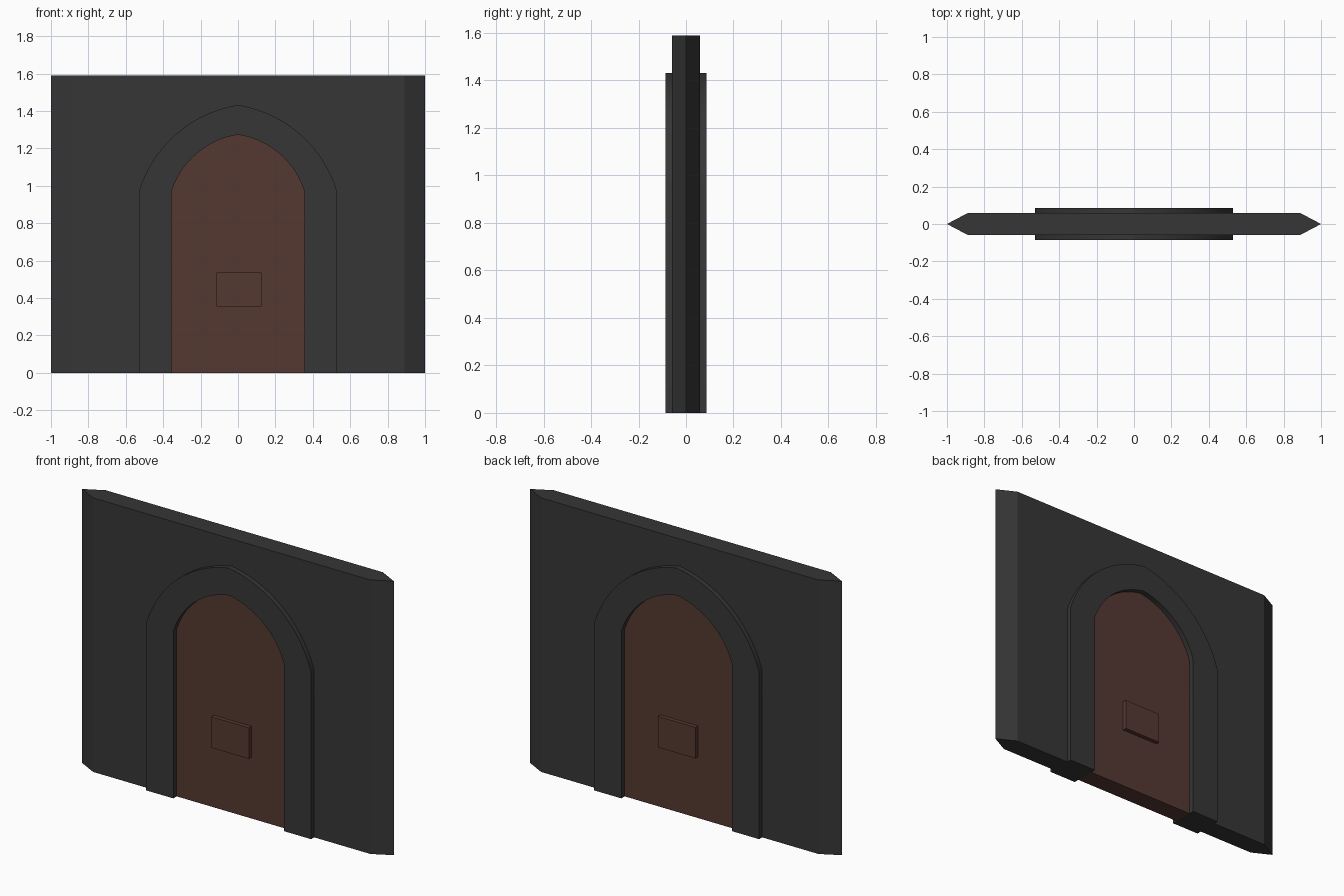
import bpy, bmesh, math

if "Cube" in bpy.data.objects:
    bpy.data.objects.remove(bpy.data.objects["Cube"])

def material(name, rgb):
    m = bpy.data.materials.new(name)
    m.diffuse_color = (*rgb, 1)
    m.use_nodes = True
    m.node_tree.nodes["Principled BSDF"].inputs["Base Color"].default_value = m.diffuse_color
    return m

STONE = material("dark stone", (0.037, 0.037, 0.037))
WOOD = material("brown wood", (0.092, 0.040, 0.031))
SPRING = 0.97   # height where the arch starts

def arch(w, apex, n=14, h=math.radians(32)):
    """Pointed arch outline from bottom left, over the apex, to bottom right (x, z)."""
    rise = apex - SPRING
    r = math.hypot(w, rise) / (2 * math.sin(h))
    a = math.atan2(rise, w) - h               # slope at the apex
    cx, cz = -r * math.sin(a), apex - r * math.cos(a)
    half = []
    for i in range(n + 1):
        t = a + 2 * h * i / n
        half.append((cx + r * math.sin(t), cz + r * math.cos(t)))
    right = half + [(w, 0)]
    left = [(-x, z) for x, z in reversed(right[1:])]
    return left + right

def prism(name, profile, y0, y1, mat, smooth=False, finish=None):
    """Extrude an x-z profile from y0 to y1."""
    bm = bmesh.new()
    face = bm.faces.new([bm.verts.new((x, y0, z)) for x, z in profile])
    out = bmesh.ops.extrude_face_region(bm, geom=[face], use_keep_orig=True)
    verts = [v for v in out["geom"] if isinstance(v, bmesh.types.BMVert)]
    bmesh.ops.translate(bm, verts=verts, vec=(0, y1 - y0, 0))
    if finish:
        finish(bm)
    bmesh.ops.recalc_face_normals(bm, faces=bm.faces)
    me = bpy.data.meshes.new(name)
    bm.to_mesh(me)
    bm.free()
    me.materials.append(mat)
    ob = bpy.data.objects.new(name, me)
    bpy.context.collection.objects.link(ob)
    if smooth:
        bpy.ops.object.select_all(action='DESELECT')
        ob.select_set(True)
        bpy.context.view_layer.objects.active = ob
        bpy.ops.object.shade_smooth_by_angle(angle=math.radians(20))
    return ob

def pointed_ends(bm):
    """Replace the two flat wall ends with wedges meeting at y = 0."""
    ends = [f for f in bm.faces if all(abs(abs(v.co.x) - 0.89) < 1e-4 for v in f.verts)
            and abs(sum(v.co.x for v in f.verts)) > 3]
    for f in ends:
        s = 1 if f.verts[0].co.x > 0 else -1
        tip = {z: bm.verts.new((s, 0, z)) for z in (0, 1)}
        tip[1].co.z = TOP
        for e in f.edges:
            a, b = e.verts
            ta, tb = (tip[int(v.co.z > 0.5)] for v in (a, b))
            bm.faces.new([a, b, tb, ta] if ta != tb else [a, b, tb])
    bmesh.ops.delete(bm, geom=ends, context='FACES_ONLY')

TOP = 1.59
outer, inner = arch(0.53, 1.432), arch(0.355, 1.273)

# wall around the arch, with wedge ends
wall_profile = [(-0.89, TOP), (-0.89, 0)] + outer + [(0.89, 0), (0.89, TOP)]
prism("wall", wall_profile, -0.058, 0.058, STONE, finish=pointed_ends)

# raised stone surround
prism("door_surround", outer + inner[::-1], -0.086, 0.086, STONE, smooth=True)

# door filling the arch
prism("door", inner, -0.055, 0.055, WOOD)

# small raised plate on each face of the door
plate = [(-0.115, 0.355), (0.125, 0.355), (0.125, 0.535), (-0.115, 0.535)]
for name, s in (("front_plate", -1), ("back_plate", 1)):
    prism(name, plate, s * 0.055, s * 0.079, WOOD)
